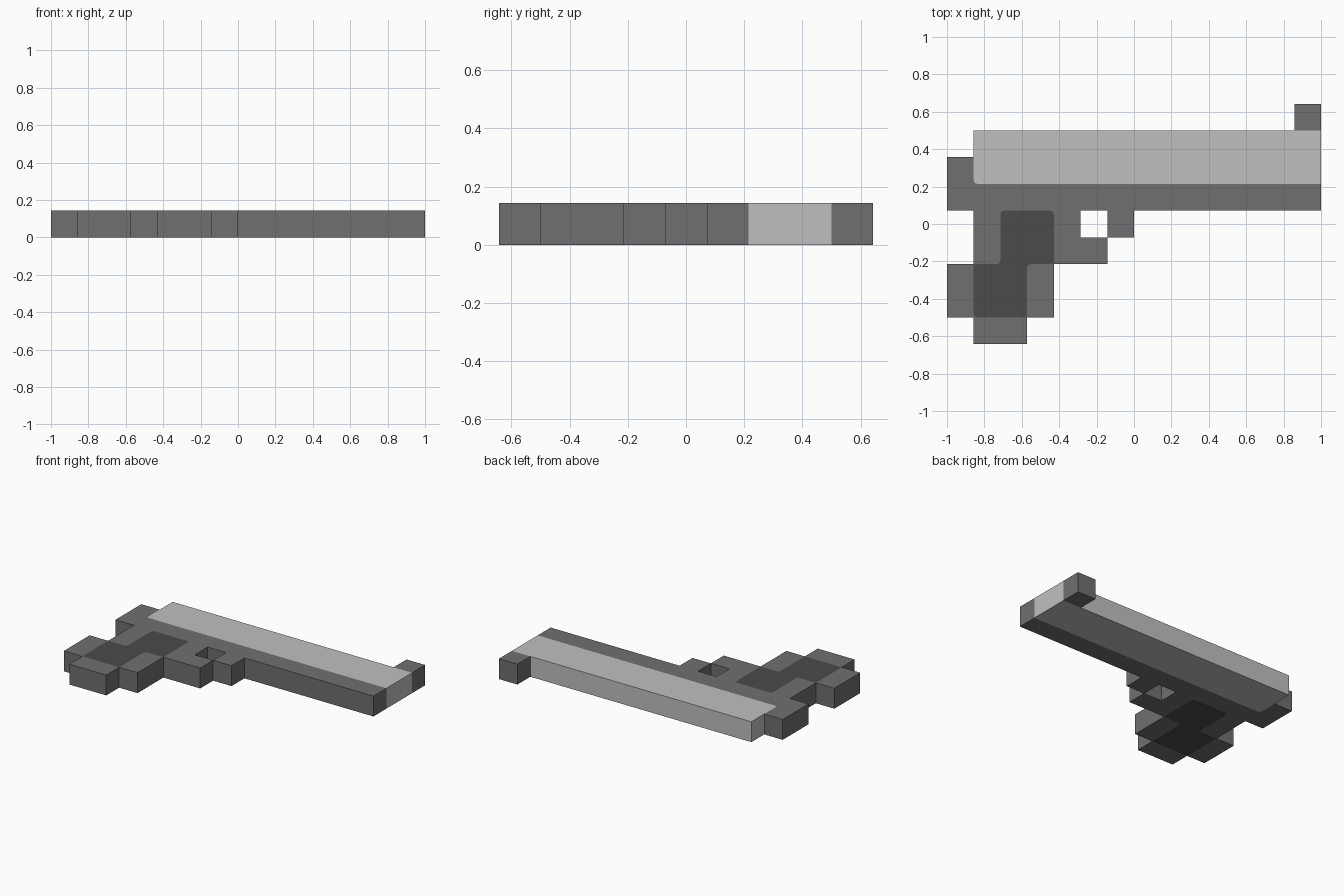
import bpy
import bmesh
from mathutils import Vector
from mathutils.geometry import tessellate_polygon

cube = bpy.data.objects.get("Cube")
if cube:
    bpy.data.objects.remove(cube, do_unlink=True)

CELL = 1 / 7        # the outline sits on a 14 x 9 grid, one cell thick


def material(name, value):
    mat = bpy.data.materials.new(name)
    mat.use_nodes = True
    colour = (value, value, value, 1)
    mat.diffuse_color = colour
    mat.node_tree.nodes["Principled BSDF"].inputs["Base Color"].default_value = colour
    return mat


frame_grey = material("mid grey", 0.160)
slide_grey = material("light grey", 0.527)
grip_grey = material("dark grey", 0.069)


def point(p, level):
    """Grid position to model space; level 0 is the underside, 1 the top."""
    return Vector(((p[0] - 7) * CELL, (p[1] - 4.5) * CELL, level * CELL))


def rounded(prev, corner, nxt, radius, steps=4):
    """Points of a small curve replacing a corner."""
    c = Vector(corner)
    a = c + (Vector(prev) - c).normalized() * radius
    b = c + (Vector(nxt) - c).normalized() * radius
    ts = [i / steps for i in range(steps + 1)]
    return [tuple(a * (1 - t) ** 2 + c * 2 * t * (1 - t) + b * t ** 2) for t in ts]


def part(name, mat, loops, walls):
    """Fill the loops on top and underside; raise walls along clockwise paths."""
    bm = bmesh.new()
    flat = [p for loop in loops for p in loop]
    tris = tessellate_polygon([[Vector((*p, 0)) for p in loop] for loop in loops])
    low, high = ([bm.verts.new(point(p, k)) for p in flat] for k in (0, 1))
    for a, b, c in tris:
        ab = Vector(flat[b]) - Vector(flat[a])
        ac = Vector(flat[c]) - Vector(flat[a])
        turn = ab.x * ac.y - ab.y * ac.x
        if abs(turn) < 1e-7:
            continue
        if turn < 0:
            b, c = c, b
        bm.faces.new((high[a], high[b], high[c]))
        bm.faces.new((low[c], low[b], low[a]))
    for path in walls:
        for p, q in zip(path, path[1:]):
            bm.faces.new([bm.verts.new(point(*v)) for v in ((p, 0), (p, 1), (q, 1), (q, 0))])
    bmesh.ops.remove_doubles(bm, verts=bm.verts[:], dist=1e-5)
    # Merge the cap triangles back into clean flat faces
    bmesh.ops.dissolve_limit(bm, angle_limit=0.01, verts=[], edges=bm.edges[:])
    mesh = bpy.data.meshes.new(name)
    bm.to_mesh(mesh)
    bm.free()
    mesh.materials.append(mat)
    obj = bpy.data.objects.new(name, mesh)
    bpy.context.collection.objects.link(obj)
    return obj


# Seam between slide and frame, with a softened rear corner
seam = [(1, 7)] + rounded((1, 7), (1, 6), (14, 6), 0.17)

# Slide: barrel block along the back edge
slide_back = [(1, 7), (1, 8), (13, 8)]
slide_muzzle = [(14, 8), (14, 6)]
part("slide", slide_grey, [slide_back + slide_muzzle + seam[:0:-1]],
     [slide_back, slide_muzzle])

# Grip panel: stepped shape let into the frame, showing on both faces
corners = [(2, 5), (4, 5), (4, 3), (3, 3), (3, 1), (1, 1), (1, 3), (2, 3)]
radii = [0.17, 0.17, 0.03, 0.17, 0.12, 0.17, 0.03, 0.17]
panel = []
for i, corner in enumerate(corners):
    panel += rounded(corners[i - 1], corner, corners[(i + 1) % 8], radii[i])
part("grip_panel", grip_grey, [panel], [])

# Frame: rail, trigger guard underside and handle surround
rail = [(14, 6), (14, 5), (7, 5)]
handle = [(6, 5), (5, 5), (5, 4), (6, 4), (6, 3), (4, 3), (4, 1), (3, 1), (3, 0),
          (1, 0), (1, 1), (0, 1), (0, 3), (1, 3), (1, 5), (0, 5), (0, 7), (1, 7)]
part("frame", frame_grey, [rail + handle + seam[1:], panel], [rail, handle])

# Front of the trigger guard, hanging from the rail
guard = [(7, 5), (7, 4), (6, 4), (6, 5)]
part("trigger_guard_front", frame_grey, [guard], [guard])

# Front sight block on the slide
sight = [(13, 8), (13, 9), (14, 9), (14, 8)]
part("front_sight", frame_grey, [sight], [sight])
